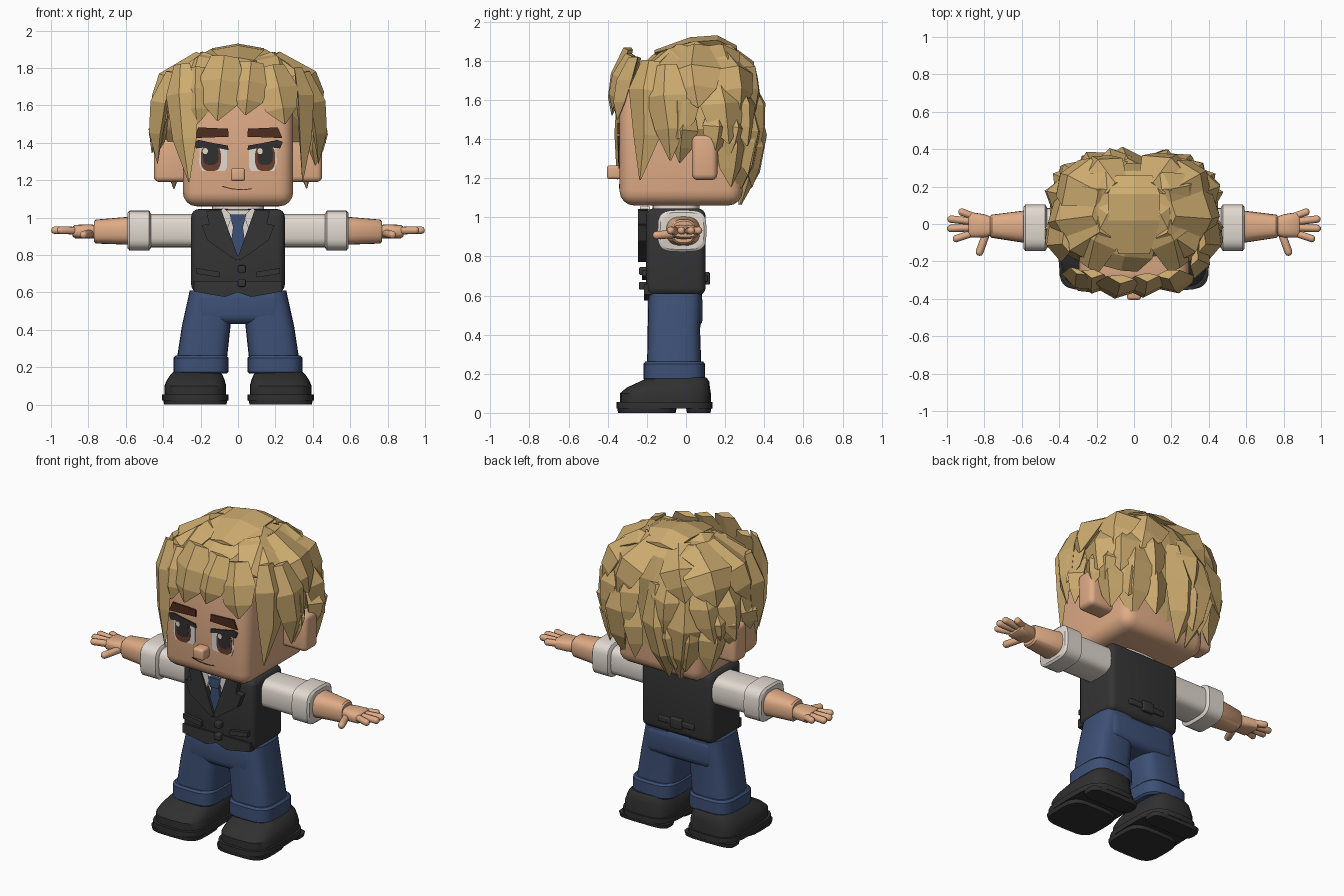
import bpy, bmesh, math, random
from mathutils import Vector

random.seed(4)
if "Cube" in bpy.data.objects:
    bpy.data.objects.remove(bpy.data.objects["Cube"], do_unlink=True)


def material(name, *rgb):
    mat = bpy.data.materials.new(name)
    mat.use_nodes = True
    mat.diffuse_color = (*rgb, 1)
    shader = next(n for n in mat.node_tree.nodes if n.type == "BSDF_PRINCIPLED")
    shader.inputs["Base Color"].default_value = (*rgb, 1)
    shader.inputs["Roughness"].default_value = 0.8
    return mat


blond = material("blond_hair", .61, .41, .16)
skin = material("skin", .74, .41, .24)
white = material("white_cloth", .76, .70, .64)
black = material("charcoal_cloth", .035, .035, .035)
leather = material("black_leather", .03, .03, .03)
denim = material("blue_denim", .047, .08, .18)
brown = material("brow_brown", .08, .027, .013)
iris_brown = material("iris_brown", .15, .05, .027)
dark = material("pupil_dark", .03, .03, .03)


def finish(name, bm, mat, mirror=False, smooth=True):
    bmesh.ops.recalc_face_normals(bm, faces=bm.faces)
    mesh = bpy.data.meshes.new(name)
    bm.to_mesh(mesh)
    bm.free()
    mesh.materials.append(mat)
    if smooth:
        mesh.shade_smooth()
        mesh.set_sharp_from_angle(angle=math.radians(35))
    ob = bpy.data.objects.new(name, mesh)
    bpy.context.scene.collection.objects.link(ob)
    if mirror:
        ob.modifiers.new("mirror", "MIRROR")


def box(name, mat, x, y, z, bevel, mirror=False):
    """Rounded box spanning the given (low, high) ranges."""
    bm = bmesh.new()
    bmesh.ops.create_cube(bm, size=1)
    for v in bm.verts:
        v.co = [(r[0] + r[1]) / 2 + c * (r[1] - r[0]) for c, r in zip(v.co, (x, y, z))]
    bmesh.ops.bevel(bm, geom=bm.edges[:], offset=bevel, segments=4, profile=.5, affect="EDGES")
    finish(name, bm, mat, mirror)


def oval(u, v, hu, hv, power=1.0, count=24):
    bend = lambda c: math.copysign(abs(c) ** power, c)
    turns = [math.tau * i / count for i in range(count)]
    return [(u + hu * bend(math.cos(t)), v + hv * bend(math.sin(t))) for t in turns]


def loft(name, mat, axis, sections, mirror=True, power=.55):
    """Rounded-square rings (position, u, v, half u, half v) joined along an axis."""
    bm = bmesh.new()
    rings = []
    for t, *shape in sections:
        ring = oval(*shape, power)
        rings.append([bm.verts.new((t, u, v) if axis == "x" else (u, v, t)) for u, v in ring])
    for a, b in zip(rings, rings[1:]):
        for i in range(len(a)):
            bm.faces.new((a[i - 1], a[i], b[i], b[i - 1]))
    bm.faces.new(rings[0])
    bm.faces.new(rings[-1])
    finish(name, bm, mat, mirror)


def plate(name, mat, points, front, depth, mirror=False):
    """Front-facing outline in x and z, extruded backward."""
    bm = bmesh.new()
    face = bm.faces.new([bm.verts.new((x, front, z)) for x, z in points])
    made = bmesh.ops.extrude_face_region(bm, geom=[face])["geom"]
    for v in made:
        if isinstance(v, bmesh.types.BMVert):
            v.co.y += depth
    finish(name, bm, mat, mirror, smooth=False)


def hull(bm, points):
    verts = [bm.verts.new(p) for p in points]
    made = bmesh.ops.convex_hull(bm, input=verts)
    loose = {g for key in ("geom_interior", "geom_unused") for g in made[key]
             if isinstance(g, bmesh.types.BMVert)}
    bmesh.ops.delete(bm, geom=list(loose), context="VERTS")


# Head, ears, nose and neck
box("head", skin, (-.295, .295), (-.34, .29), (1.06, 1.68), .075)
box("ears", skin, (.25, .45), (.03, .16), (1.19, 1.42), .03, True)
box("nose", skin, (-.038, .038), (-.405, -.32), (1.195, 1.265), .015)
loft("neck_band", white, "z", [(.98, 0, -.05, .14, .12), (1.07, 0, -.05, .14, .12)], False)

# Face details
plate("eye_whites", white, [(.07, 1.25), (.195, 1.25), (.208, 1.29), (.205, 1.39), (.058, 1.37),
                            (.058, 1.27)], -.343, .008, True)
plate("irises", iris_brown, oval(.145, 1.318, .054, .07, .7), -.345, .008, True)
plate("pupils", dark, oval(.145, 1.333, .042, .052, .7), -.347, .008, True)
for side, x in (("right", -.175), ("left", .118)):
    plate(side + "_eye_glint", white, oval(x, 1.355, .014, .016), -.349, .008)
plate("eyelashes", dark, [(.05, 1.36), (.055, 1.385), (.14, 1.4), (.21, 1.415), (.24, 1.405),
                          (.225, 1.37), (.14, 1.378)], -.349, .009, True)
plate("eyebrows", brown, [(.05, 1.432), (.053, 1.475), (.213, 1.482), (.237, 1.425)],
      -.349, .009, True)
plate("mouth", brown, [(-.085, 1.164), (-.03, 1.15), (.03, 1.146), (.075, 1.152), (.075, 1.157),
                       (.03, 1.151), (-.03, 1.155), (-.08, 1.169)], -.343, .008)

# Waistcoat, shirt front and tie
box("waistcoat", black, (-.25, .25), (-.205, .1), (.6, 1.045), .04)
plate("waistcoat_hem", black, [(0, .6), (.07, .575), (.235, .605), (.235, .66), (0, .66)],
      -.215, .05, True)
plate("shirt_front", white, [(-.1, 1.04), (0, .78), (.1, 1.04)], -.212, .04)
plate("collar", white, [(.03, 1.01), (.08, 1.055), (.1, 1.02), (.055, .945)], -.235, .05, True)
plate("tie_knot", denim, [(-.045, 1.015), (.045, 1.015), (.028, .955), (-.028, .955)], -.237, .04)
plate("tie_blade", denim, [(-.025, .96), (.025, .96), (.038, .86), (0, .79), (-.038, .86)],
      -.23, .03)
plate("lapels", black, [(.09, 1.042), (.17, 1.035), (.155, .965), (.195, .96), (.165, .88),
                        (.01, .77), (0, .79)], -.245, .05, True)
plate("pockets", black, [(.1, .68), (.225, .7), (.225, .73), (.1, .71)], -.225, .03, True)
for i, z in enumerate((.65, .725)):
    box(f"button_{i}", black, (0, .04), (-.24, -.19), (z - .02, z + .02), .008)
box("back_strap", black, (-.13, .12), (.09, .112), (.67, .705), .006)
box("back_buckle", black, (-.05, .03), (.09, .122), (.655, .72), .008)

# Arms: sleeve, folded cuff, bare forearm, hand
loft("sleeves", white, "x", [(.2, -.02, .93, .105, .09), (.49, -.02, .93, .105, .09)])
loft("sleeve_cuffs", white, "x", [(.465, -.02, .93, .11, .09), (.475, -.02, .93, .125, .107),
                                  (.58, -.02, .93, .125, .107), (.59, -.02, .93, .112, .095)])
loft("forearms", skin, "x", [(.56, -.015, .93, .09, .076), (.76, -.012, .925, .062, .064),
                             (.77, -.012, .925, .054, .055)], power=.75)
loft("palms", skin, "x", [(.75, -.012, .925, .045, .035), (.8, -.01, .925, .062, .038),
                          (.87, -.005, .925, .068, .036), (.885, -.005, .925, .06, .026)], power=.7)


def finger(name, start, end, radius):
    bm = bmesh.new()
    ball = bmesh.ops.create_uvsphere(bm, u_segments=10, v_segments=6, radius=radius)["verts"]
    shape = [v.co.copy() for v in ball]
    bmesh.ops.delete(bm, geom=ball, context="VERTS")
    hull(bm, [p + Vector(c) for c in (start, end) for p in shape])
    finish(name, bm, skin, True)


for i, (y, tip_x, tip_y) in enumerate(((-.05, .95, -.078), (-.02, .98, -.024),
                                       (.013, .978, .026), (.043, .92, .064))):
    finger(f"fingers_{i}", (.865, y, .93), (tip_x, tip_y, .932), .02)
finger("thumbs", (.79, -.05, .915), (.826, -.15, .908), .021)

# Trousers
box("hips", denim, (-.235, .235), (-.195, .085), (.43, .62), .05)
loft("legs", denim, "z", [(.19, .2, -.06, .135, .14), (.42, .17, -.062, .13, .134),
                          (.61, .14, -.055, .118, .137)])
loft("trouser_cuffs", denim, "z", [(.165, .197, -.06, .135, .15), (.175, .197, -.06, .147, .158),
                                   (.25, .197, -.06, .147, .158), (.262, .197, -.06, .135, .148)])

# Shoes
loft("shoe_uppers", leather, "z", [(.04, .228, -.105, .165, .232), (.1, .228, -.105, .165, .232),
                                   (.13, .226, -.09, .155, .212), (.158, .222, -.06, .14, .18),
                                   (.18, .22, -.045, .12, .15)])
loft("shoe_welts", leather, "z", [(.022, .228, -.11, .177, .245), (.055, .228, -.11, .177, .245)])
for name, y, half in (("shoe_front_soles", -.2, .152), ("shoe_heels", .065, .065)):
    loft(name, leather, "z", [(0, .228, y, .166, half - .005), (.025, .228, y, .172, half)],
         power=.5)

# Hair: a faceted cap covered with pointed locks
OUTLINE = [(1.0, .62), (1.2, .88), (1.45, 1), (1.65, .96), (1.8, .8), (1.87, .5), (1.93, .1)]


def scalp(degrees, z, grow=1.0):
    """Point on the hair surface; zero degrees is the front, ninety is the left."""
    a = math.radians(degrees)
    for (low, f0), (high, f1) in zip(OUTLINE, OUTLINE[1:]):
        if low <= z <= high:
            f = (f0 + (f1 - f0) * (z - low) / (high - low)) * grow
    bend = lambda c: math.copysign(abs(c) ** .75, c)
    return Vector((.42 * f * bend(math.sin(a)), .07 - .28 * f * bend(math.cos(a)), z))


def lock(bm, centres, normal, width, thick, shape=(.5, 1, .75, .04)):
    centres = [Vector(c) for c in centres]
    n = Vector(normal).normalized()
    side = (centres[-1] - centres[0]).cross(n).normalized()
    points = []
    for c, k in zip(centres, shape):
        points += [c + side * width * k / 2, c - side * width * k / 2,
                   c + n * thick * k, c - n * thick * k / 2]
    hull(bm, points)


bm = bmesh.new()
cap = []
for turn in range(0, 360, 20):
    away = abs(turn - 180)
    floor = 1.15 if away < 50 else 1.45 if away < 120 else 1.66
    cap += [scalp(turn, z, .96) for z in (floor, 1.66, 1.8, 1.87)]
hull(bm, cap)
finish("hair_cap", bm, blond, smooth=False)

bm = bmesh.new()
# rows: first angle, last angle, lock count, root height, tip height, width, tip flare
for first, last, count, top, low, width, flare in ((50, 310, 8, 1.87, 1.57, .27, 1.1),
                                                   (72, 288, 8, 1.72, 1.37, .21, 1.17),
                                                   (78, 124, 3, 1.56, 1.31, .15, 1.1),
                                                   (236, 282, 3, 1.56, 1.31, .15, 1.1),
                                                   (122, 238, 6, 1.5, 1.18, .18, 1.18),
                                                   (150, 210, 3, 1.66, 1.07, .24, 1.08)):
    for i in range(count):
        a = first + (last - first) * i / (count - 1) + random.uniform(-4, 4)
        tip = low + random.uniform(-.04, .04)
        drift = random.uniform(-7, 7)
        heights = [top + (tip - top) * t for t in (0, .4, .72, 1)]
        path = [scalp(a + drift * t, z, g) for t, z, g in
                zip((0, .3, .7, 1), heights, (.93, 1, 1.03, flare))]
        r = math.radians(a)
        lock(bm, path, (math.sin(r), -math.cos(r), max(0, heights[1] - 1.6) * 4),
             width * random.uniform(.9, 1.15), .068)
finish("hair_locks", bm, blond, smooth=False)

# Crown clumps, falling forward over the forehead
bm = bmesh.new()
lock(bm, [(0, .26, 1.86), (0, .16, 1.905), (0, .02, 1.895), (0, -.16, 1.84)], (0, 0, 1),
     .28, .025, (.7, 1, 1, .6))
lock(bm, [(-.02, 0, 1.86), (-.03, -.08, 1.83), (-.05, -.16, 1.79), (-.07, -.24, 1.73)],
     (0, -.4, 1), .3, .04, (.7, 1, 1, .6))
for s in (-1, 1):
    lock(bm, [(s * .05, .14, 1.85), (s * .13, .06, 1.86), (s * .2, -.08, 1.82),
              (s * .24, -.23, 1.72)], (s * .3, -.2, 1), .24, .045, (.6, 1, 1, .5))
    lock(bm, [(s * .08, .18, 1.85), (s * .18, .18, 1.85), (s * .28, .2, 1.8),
              (s * .37, .25, 1.72)], (s * .5, .2, 1), .2, .04)
finish("hair_crown", bm, blond, smooth=False)

# Fringe hanging in front of the forehead: root x, tip x, top, tip height, width, forward step
bm = bmesh.new()
for root, tip, top, low, width, step in ((-.22, -.22, 1.8, 1.5, .2, 0), (.18, .25, 1.81, 1.5, .23, 0),
                                         (.07, .04, 1.83, 1.55, .22, .004),
                                         (-.07, -.11, 1.86, 1.52, .25, .014)):
    path = []
    for t, y in zip((0, .4, .75, 1), (-.28, -.325, -.355, -.375)):
        x = root + (tip - root) * t
        path.append((x, y + abs(x) * .1 - step, top + (low - top) * t))
    lock(bm, path, (tip * .8, -1, .25), width, .055, (.6, 1, .75, .05))
finish("hair_fringe", bm, blond, smooth=False)

# Long locks framing the face
bm = bmesh.new()
lock(bm, [(-.3, -.25, 1.82), (-.3, -.31, 1.66), (-.285, -.335, 1.42), (-.262, -.352, 1.19)],
     (-.45, -.9, .1), .19, .035)
lock(bm, [(.32, -.18, 1.8), (.36, -.2, 1.65), (.36, -.2, 1.42), (.345, -.235, 1.19)],
     (1, -.4, .1), .2, .05)
for s in (-1, 1):
    lock(bm, [(s * .36, -.1, 1.78), (s * .42, -.1, 1.62), (s * .44, -.08, 1.45),
              (s * .43, -.08, 1.29)], (s, -.3, .1), .22, .05)
finish("hair_side_locks", bm, blond, smooth=False)
